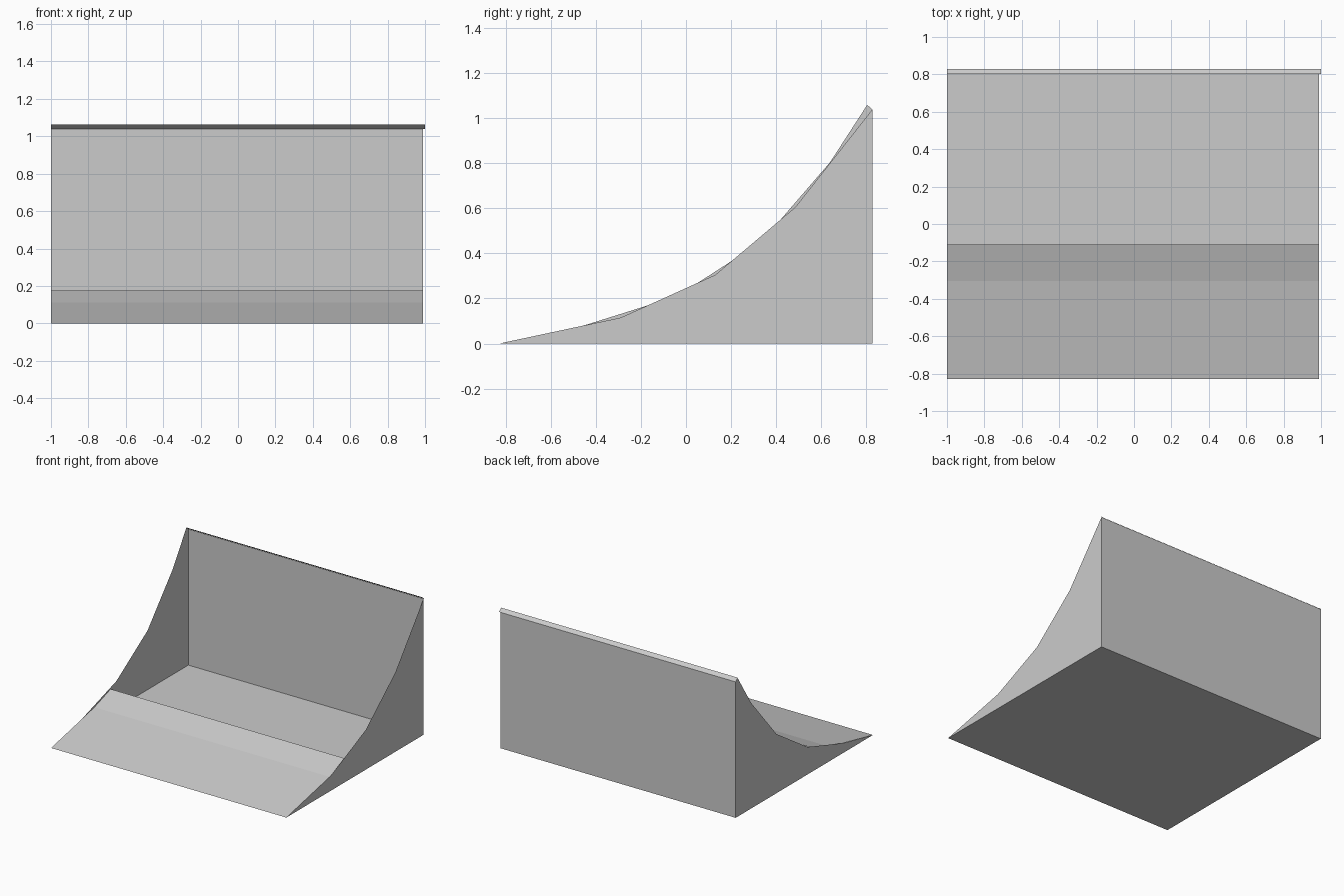
import bpy

cube = bpy.data.objects.get("Cube")
if cube:
    bpy.data.objects.remove(cube, do_unlink=True)

grey = bpy.data.materials.new("plain_grey")
grey.use_nodes = True
colour = (0.6, 0.6, 0.6, 1)
grey.diffuse_color = colour
grey.node_tree.nodes["Principled BSDF"].inputs["Base Color"].default_value = colour

LEFT, RIGHT = 0.99, -1.0
FRONT, BACK = -0.83, 0.828


def make_sheet(name, verts, faces):
    mesh = bpy.data.meshes.new(name)
    mesh.from_pydata(verts, [], faces)
    mesh.materials.append(grey)
    obj = bpy.data.objects.new(name, mesh)
    bpy.context.collection.objects.link(obj)
    return obj


def side_panel(name, x, curve):
    """Flat panel closed by the rear bottom corner."""
    outline = [(x, y, z) for y, z in curve + [(BACK, 0)]]
    make_sheet(name, outline, [range(len(outline))])


def strip(name, profile, x0=RIGHT, x1=LEFT):
    """Sheet swept across the width along a (y, z) profile."""
    verts = [(x, y, z) for y, z in profile for x in (x0, x1)]
    faces = [(2 * i, 2 * i + 1, 2 * i + 3, 2 * i + 2)
             for i in range(len(profile) - 1)]
    make_sheet(name, verts, faces)


# Side panels, each with its own faceted curve
side_panel("left_side_panel", LEFT,
           [(FRONT, 0), (-0.29, 0.115), (0.13, 0.305), (0.485, 0.605),
            (BACK, 1.04)])
side_panel("right_side_panel", RIGHT,
           [(FRONT, 0), (-0.47, 0.075), (-0.04, 0.21), (0.335, 0.452),
            (0.64, 0.805), (0.805, 1.06), (BACK, 1.04)])

# Floor, rear wall, partial ramp surface and narrow top lip
strip("floor", [(FRONT, 0), (BACK, 0)])
strip("rear_wall", [(BACK, 0), (BACK, 1.04)])
strip("ramp_surface", [(FRONT, 0), (-0.305, 0.111), (-0.11, 0.175)])
strip("top_lip", [(0.803, 1.062), (BACK + 0.002, 1.04)], x1=1.0)
